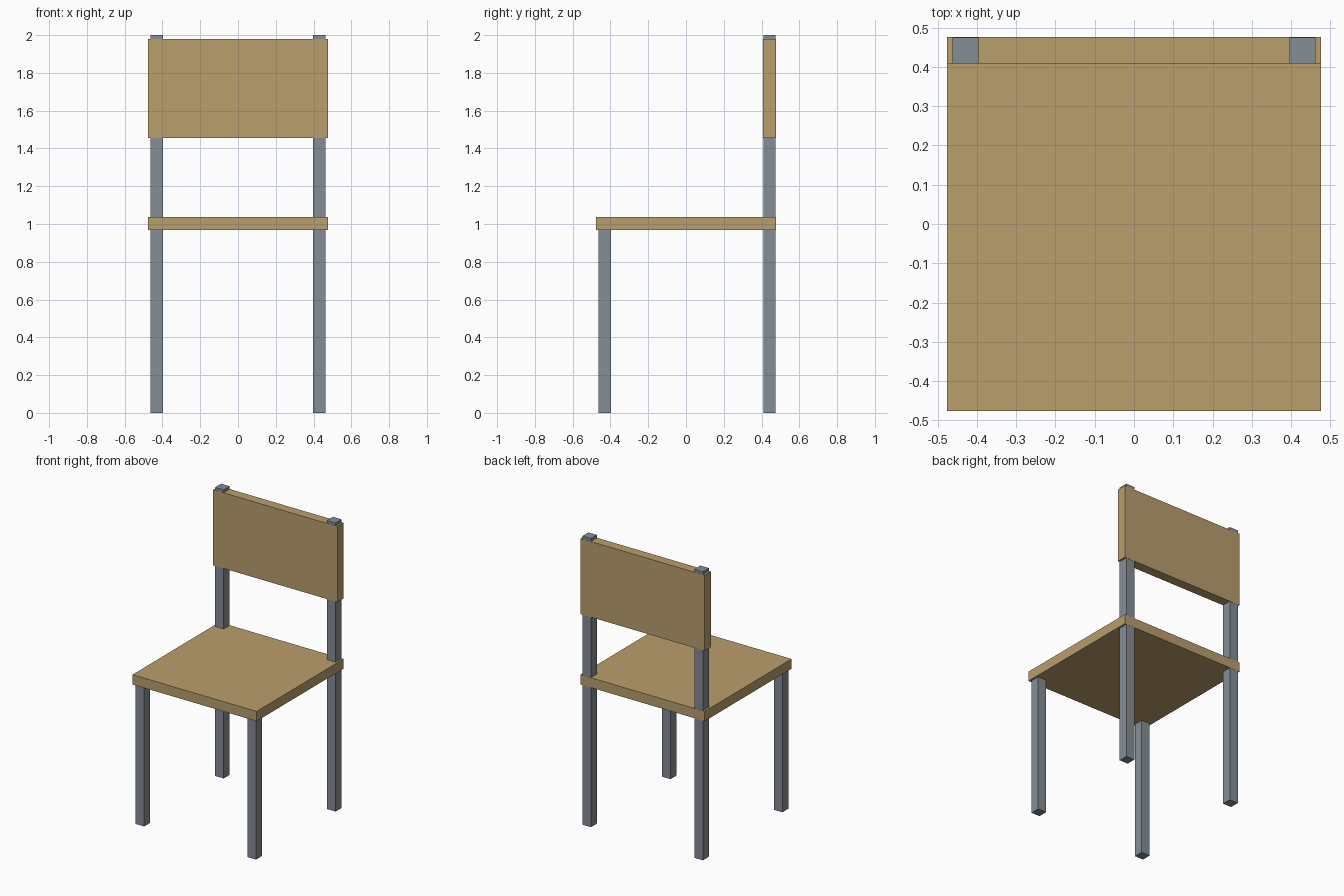
import bpy

if "Cube" in bpy.data.objects:
    bpy.data.objects.remove(bpy.data.objects["Cube"], do_unlink=True)


def make_material(name, colour):
    mat = bpy.data.materials.new(name)
    mat.use_nodes = True
    mat.diffuse_color = colour
    mat.node_tree.nodes["Principled BSDF"].inputs["Base Color"].default_value = colour
    return mat


def box(name, low, high, mat):
    """Axis-aligned box between two corners."""
    centre = [(a + b) / 2 for a, b in zip(low, high)]
    bpy.ops.mesh.primitive_cube_add(size=1, location=centre)
    obj = bpy.context.object
    obj.name = name
    obj.scale = [b - a for a, b in zip(low, high)]
    bpy.ops.object.transform_apply(location=False, rotation=False, scale=True)
    obj.data.materials.append(mat)
    return obj


wood = make_material("tan wood", (0.49, 0.342, 0.155, 1))
metal = make_material("grey metal", (0.235, 0.266, 0.3, 1))

HALF = 0.476        # half width of seat and backrest
LEG = 0.033         # half thickness of a leg
LEG_X = 0.429
SEAT_LOW, SEAT_TOP = 0.968, 1.036

# Seat and backrest panels
box("seat", (-HALF, -HALF, SEAT_LOW), (HALF, HALF, SEAT_TOP), wood)
box("backrest", (-HALF, 0.408, 1.456), (HALF, HALF, 1.98), wood)

# Short front legs, and rear legs that rise through the seat and backrest
for side, sign in (("left", 1), ("right", -1)):
    for end, y, top in (("front", -0.429, SEAT_LOW + 0.03), ("rear", 0.442, 2.0)):
        x = sign * LEG_X
        box(f"{end}_{side}_leg", (x - LEG, y - LEG, 0), (x + LEG, y + LEG, top), metal)
